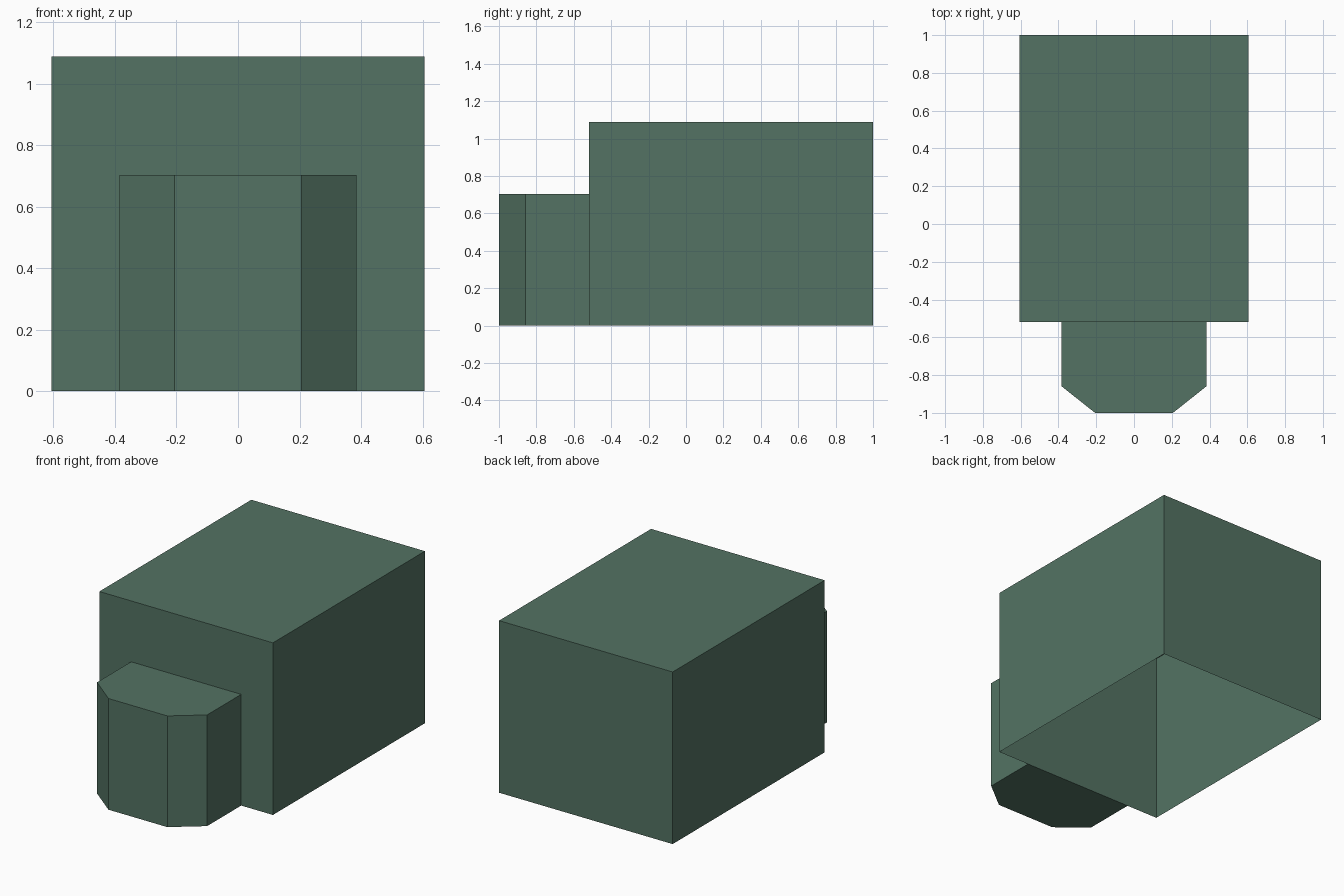
import bpy, bmesh

if "Cube" in bpy.data.objects:
    bpy.data.objects.remove(bpy.data.objects["Cube"])

green = bpy.data.materials.new("muted green")
green.diffuse_color = (0.087, 0.171, 0.125, 1)
green.use_nodes = True
green.node_tree.nodes["Principled BSDF"].inputs["Base Color"].default_value = green.diffuse_color


def prism(name, outline, height, bottom=True, open_side=None):
    """Extrude a counter-clockwise plan outline upward from z = 0."""
    bm = bmesh.new()
    low = [bm.verts.new((x, y, 0)) for x, y in outline]
    high = [bm.verts.new((x, y, height)) for x, y in outline]
    n = len(outline)
    for i in range(n):
        if i != open_side:
            j = (i + 1) % n
            bm.faces.new((low[i], low[j], high[j], high[i]))
    bm.faces.new(high)
    if bottom:
        bm.faces.new(low[::-1])
    mesh = bpy.data.meshes.new(name)
    bm.to_mesh(mesh)
    bm.free()
    mesh.materials.append(green)
    obj = bpy.data.objects.new(name, mesh)
    bpy.context.collection.objects.link(obj)
    return obj


# Main block: thin shell, open underneath
FRONT = -0.518
W = 0.607
prism("main_block", [(-W, FRONT), (W, FRONT), (W, 1), (-W, 1)], 1.088, bottom=False)

# Front bay with chamfered corners, closed underneath, backed by the block's wall
half = [(0.206, -1), (0.385, -0.858), (0.385, FRONT)]
bay = half + [(-x, y) for x, y in reversed(half)]
prism("front_bay", bay, 0.703, open_side=2)
